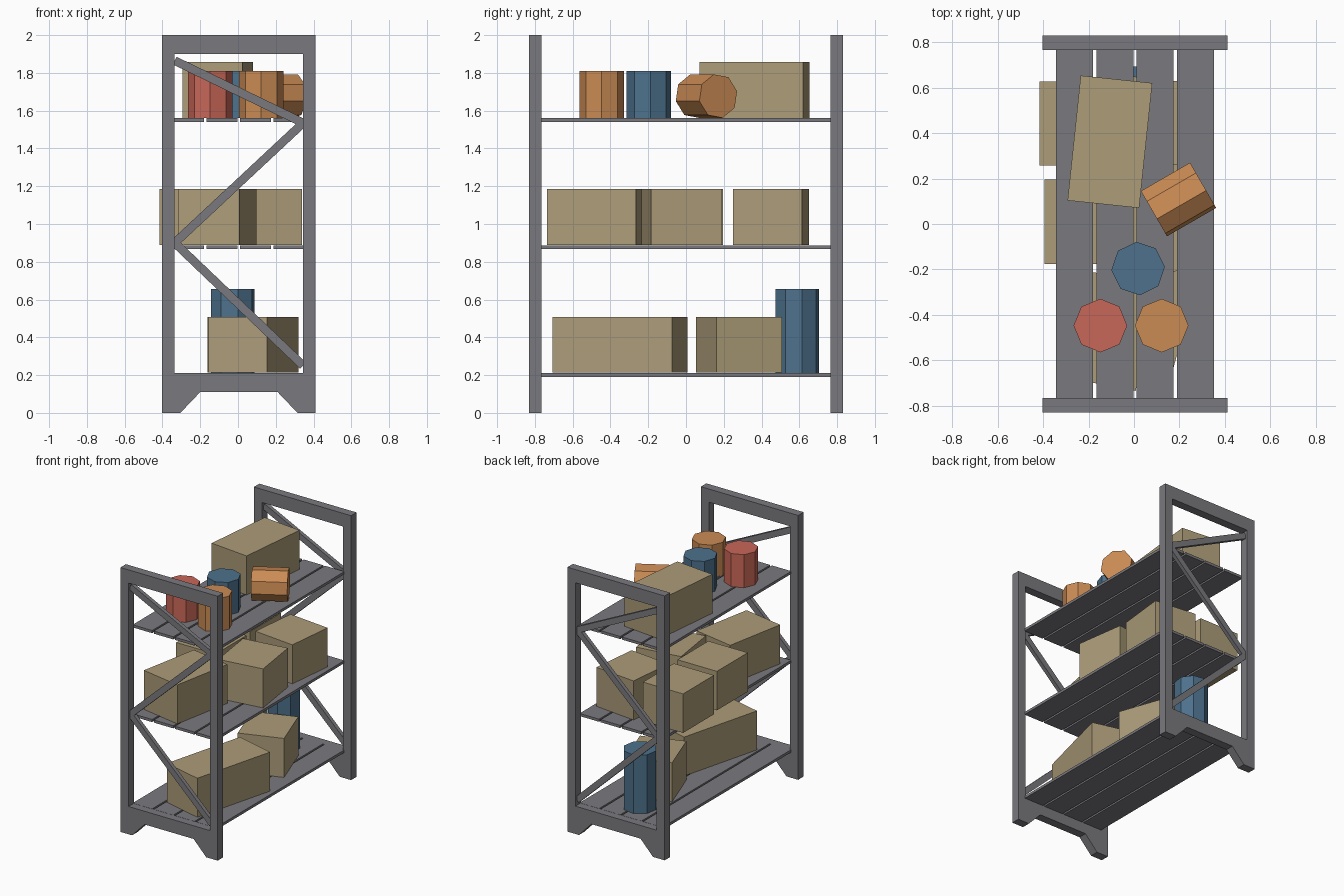
import bpy, bmesh, math
from mathutils import Matrix, Vector

if "Cube" in bpy.data.objects:
    bpy.data.objects.remove(bpy.data.objects["Cube"])


def material(name, rgb):
    m = bpy.data.materials.new(name)
    m.diffuse_color = (*rgb, 1)
    m.use_nodes = True
    m.node_tree.nodes["Principled BSDF"].inputs["Base Color"].default_value = m.diffuse_color
    return m


METAL = material("grey_metal", (0.195, 0.195, 0.212))
CARD = material("tan_cardboard", (0.413, 0.332, 0.191))
RED = material("red_paint", (0.584, 0.136, 0.098))
ORANGE = material("orange_paint", (0.591, 0.258, 0.089))
BLUE = material("blue_paint", (0.074, 0.165, 0.262))


def finish(name, bm, mat):
    bmesh.ops.recalc_face_normals(bm, faces=bm.faces)
    me = bpy.data.meshes.new(name)
    bm.to_mesh(me)
    bm.free()
    me.materials.append(mat)
    ob = bpy.data.objects.new(name, me)
    bpy.context.collection.objects.link(ob)
    return ob


def add_box(name, loc, size, mat, rot=0.0, axis='Z'):
    bm = bmesh.new()
    bmesh.ops.create_cube(bm, size=1)
    bm.transform(Matrix.Translation(loc) @ Matrix.Rotation(math.radians(rot), 4, axis)
                 @ Matrix.Diagonal((*size, 1)))
    return finish(name, bm, mat)


def add_drum(name, loc, height, mat, matrix):
    bm = bmesh.new()
    bmesh.ops.create_cone(bm, cap_ends=True, segments=8, radius1=0.118,
                          radius2=0.118, depth=height)
    bm.transform(Matrix.Translation(loc) @ matrix)
    return finish(name, bm, mat)


def spin(deg, axis='Z'):
    return Matrix.Rotation(math.radians(deg), 4, axis)


# End frames: outline with feet, one window, plus zigzag braces
OUTLINE = [(-0.403, 0), (-0.305, 0), (-0.2, 0.11), (0.21, 0.11), (0.315, 0),
           (0.411, 0), (0.411, 2), (-0.403, 2)]
WINDOW = (-0.335, 0.345, 0.21, 1.9)      # x0, x1, z0, z1
ZIGZAG = [(-0.335, 1.865), (0.345, 1.535), (-0.335, 0.9), (0.345, 0.25)]


def add_frame(name, yc):
    x0, x1, z0, z1 = WINDOW
    hole = [(x0, z0), (x1, z0), (x1, z1), (x0, z1)]
    bm = bmesh.new()
    edges = []
    for loop in (OUTLINE, hole):
        vs = [bm.verts.new((x, yc - 0.0325, z)) for x, z in loop]
        edges += [bm.edges.new((vs[i], vs[i - 1])) for i in range(len(vs))]
    bmesh.ops.triangle_fill(bm, use_beauty=True, edges=edges)
    r = bmesh.ops.extrude_face_region(bm, geom=bm.faces[:])
    moved = [v for v in r["geom"] if isinstance(v, bmesh.types.BMVert)]
    bmesh.ops.translate(bm, verts=moved, vec=(0, 0.065, 0))
    bmesh.ops.dissolve_limit(bm, angle_limit=0.01, verts=bm.verts[:], edges=bm.edges[:])
    finish(name, bm, METAL)
    for i in range(3):
        a, b = Vector(ZIGZAG[i]), Vector(ZIGZAG[i + 1])
        d, mid = b - a, (a + b) / 2
        add_box(f"{name}_brace_{i + 1}", (mid.x, yc, mid.y), (d.length, 0.03, 0.045),
                METAL, -math.degrees(math.atan2(d.y, d.x)), 'Y')


add_frame("front_frame", -0.7975)
add_frame("back_frame", 0.7975)

# Shelves: four planks each with narrow gaps
for s, top in enumerate((0.211, 0.887, 1.56)):
    for p in range(4):
        add_box(f"shelf_{s + 1}_plank_{p + 1}", (-0.261 + p * 0.177, 0, top - 0.01),
                (0.163, 1.54, 0.02), METAL)

# Cardboard boxes: x, y, width, depth, rotation, base height
BOXES = [
    (0.0825, -0.35, 0.32, 0.656, -14.6, 0.213),
    (0.055, 0.28, 0.33, 0.366, 19.5, 0.213),
    (-0.11, -0.469, 0.33, 0.478, -10.8, 0.89),
    (0.1415, -0.0225, 0.345, 0.379, 8.3, 0.89),
    (0.1325, 0.45, 0.337, 0.367, -6.2, 0.89),
    (-0.2475, 0.443, 0.335, 0.37, 0, 0.89),
    (-0.23, 0.01, 0.33, 0.37, 0, 0.89),
    (-0.106, 0.362, 0.317, 0.553, -6, 1.562),
]
for i, (x, y, w, d, rot, z) in enumerate(BOXES):
    add_box(f"cardboard_box_{i + 1}", (x, y, z + 0.1475), (w, d, 0.295), CARD, rot)

# Octagonal drums
add_drum("tall_blue_drum", (-0.027, 0.588, 0.433), 0.444, BLUE, spin(13))
add_drum("small_blue_drum", (0.018, -0.196, 1.685), 0.25, BLUE, spin(4))
add_drum("small_red_drum", (-0.148, -0.447, 1.685), 0.25, RED, spin(0))
add_drum("small_orange_drum", (0.122, -0.447, 1.685), 0.25, ORANGE, spin(0))
add_drum("fallen_orange_drum", (0.196, 0.108, 1.677), 0.25, ORANGE,
         spin(30) @ spin(90, 'Y') @ spin(13))
